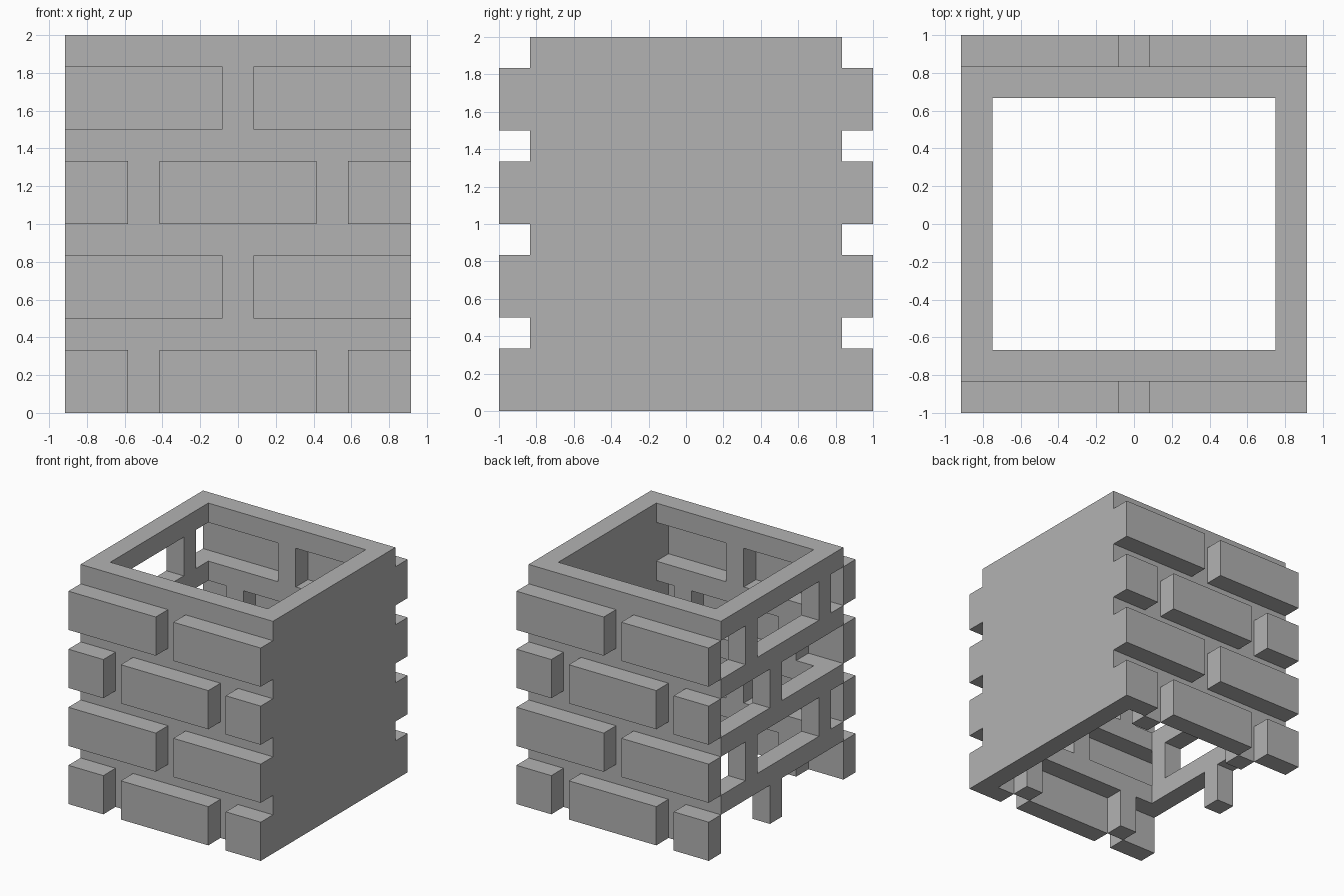
import bpy
import bmesh
from mathutils import Matrix, Vector

cube = bpy.data.objects.get("Cube")
if cube:
    bpy.data.objects.remove(cube, do_unlink=True)

U = 1 / 12                 # layout module
T = 2 * U                  # wall thickness, mortar width and brick depth
X, Y = 11 * U, 10 * U      # outer half sizes of the shell
BRICK_H = 4 * U
COURSE = BRICK_H + T

stone = bpy.data.materials.new("Grey stone")
grey = (0.448, 0.448, 0.448, 1)
stone.use_nodes = True
stone.diffuse_color = grey
stone.node_tree.nodes["Principled BSDF"].inputs["Base Color"].default_value = grey


def finish(name, bm):
    bmesh.ops.recalc_face_normals(bm, faces=bm.faces)
    mesh = bpy.data.meshes.new(name)
    bm.to_mesh(mesh)
    bm.free()
    mesh.materials.append(stone)
    obj = bpy.data.objects.new(name, mesh)
    bpy.context.collection.objects.link(obj)


def box(name, x, y, z):
    """Box between pairs of limits."""
    lo, hi = (Vector(p) for p in zip(x, y, z))
    bm = bmesh.new()
    size = Matrix.Diagonal(hi - lo).to_4x4()
    bmesh.ops.create_cube(bm, size=1, matrix=Matrix.Translation((lo + hi) / 2) @ size)
    finish(name, bm)


def mortar_band(name, z):
    """C-shaped course of mortar, open towards the solid side wall."""
    end, xi, yi = X - T, X - T, Y - T
    outline = [(end, -Y), (-X, -Y), (-X, Y), (end, Y),
               (end, yi), (-xi, yi), (-xi, -yi), (end, -yi)]
    bm = bmesh.new()
    face = bm.faces.new([bm.verts.new((px, py, z)) for px, py in outline])
    grown = bmesh.ops.extrude_face_region(bm, geom=[face], use_keep_orig=True)
    verts = [v for v in grown["geom"] if isinstance(v, bmesh.types.BMVert)]
    bmesh.ops.translate(bm, verts=verts, vec=(0, 0, T))
    finish(name, bm)


# Solid left wall
box("solid_left_wall", (X - T, X), (-Y, Y), (0, 2))

for row in range(4):
    z = row * COURSE
    span = (z, z + BRICK_H)
    odd = row % 2 == 1
    mortar_band(f"mortar_band_{row}", z + BRICK_H)

    # Joint positions, alternating by course
    joints = [0] if odd else [-6 * U, 6 * U]
    side_joints = [-7 * U, 5 * U] if odd else [U]

    # Front and back: upright mortar joints and projecting bricks
    for side, sign in (("front", -1), ("back", 1)):
        wall = sorted((sign * (Y - T), sign * Y))
        proud = sorted((sign * Y, sign * (Y + T)))
        for i, j in enumerate(joints):
            box(f"{side}_joint_{row}_{i}", (j - U, j + U), wall, span)
        starts = [-X] + [j + U for j in joints]
        ends = [j - U for j in joints] + [X]
        for i, limits in enumerate(zip(starts, ends)):
            box(f"{side}_brick_{row}_{i}", limits, proud, span)

    # Open right wall: joints only
    for i, j in enumerate(side_joints):
        box(f"right_joint_{row}_{i}", (-X, -X + T), (j - U, j + U), span)
